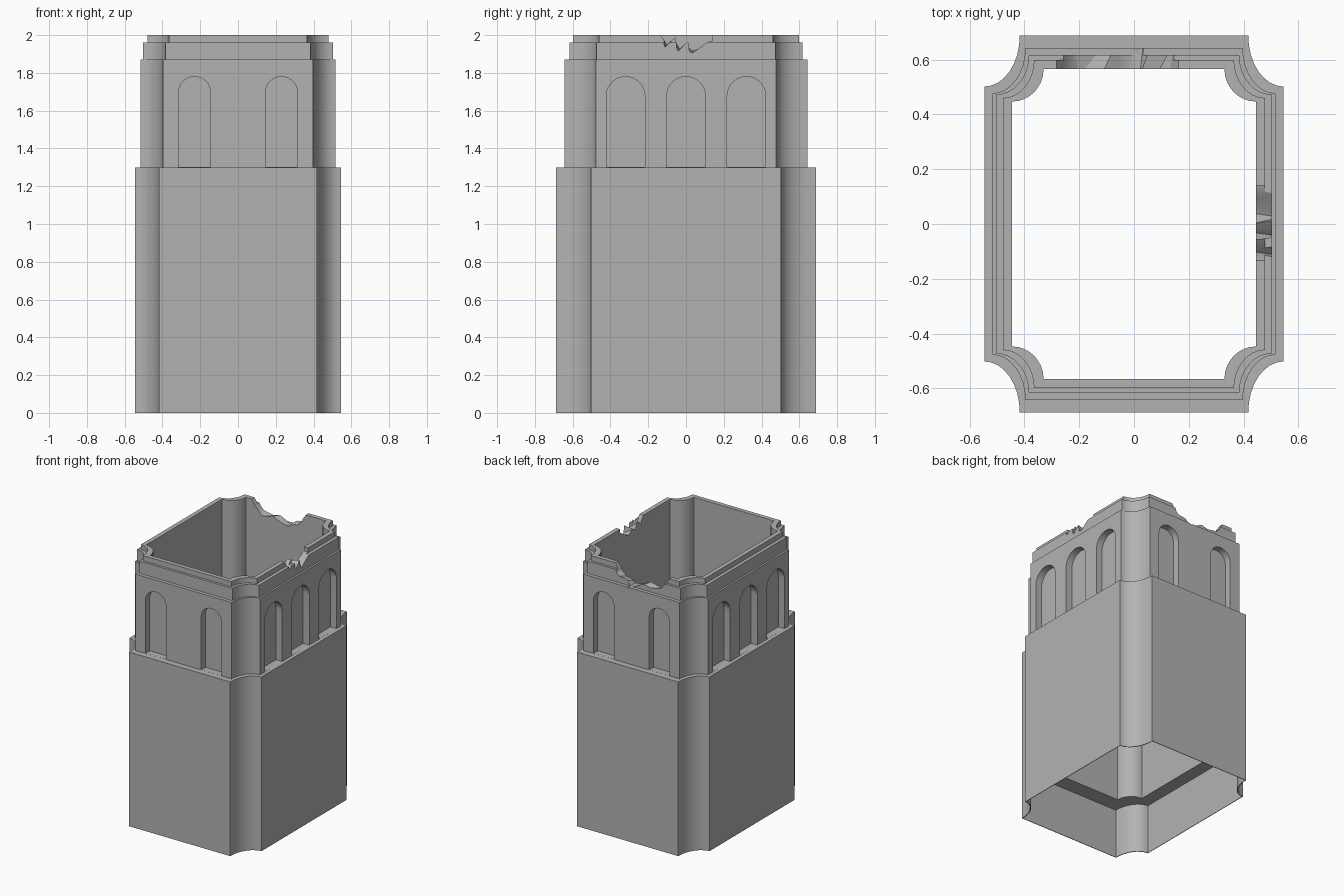
import bpy, bmesh, math
from mathutils import Matrix

cube = bpy.data.objects.get("Cube")
if cube:
    bpy.data.objects.remove(cube, do_unlink=True)

stone = bpy.data.materials.new("grey_stone")
stone.use_nodes = True
GREY = (0.45, 0.45, 0.45, 1)
stone.diffuse_color = GREY
stone.node_tree.nodes["Principled BSDF"].inputs["Base Color"].default_value = GREY
STEPS = 8


def make_object(name, bm):
    bmesh.ops.recalc_face_normals(bm, faces=bm.faces)
    mesh = bpy.data.meshes.new(name)
    bm.to_mesh(mesh)
    bm.free()
    mesh.materials.append(stone)
    obj = bpy.data.objects.new(name, mesh)
    bpy.context.collection.objects.link(obj)
    return obj


def plan(hx, hy, fx, fy):
    """Rectangle with scooped corners; fx and fy are half widths of the flats."""
    quarter = []
    for i in range(STEPS + 1):
        a = math.pi / 2 * i / STEPS
        quarter.append((hx - (hx - fx) * math.sin(a), hy - (hy - fy) * math.cos(a)))
    back = quarter[::-1]
    return (quarter + [(-x, y) for x, y in back] + [(-x, -y) for x, y in quarter]
            + [(x, -y) for x, y in back])


# Plans of each storey
base = (0.545, 0.688, 0.417, 0.502)
skin = (0.541, 0.684, 0.413, 0.498)
shaft = (0.517, 0.642, 0.397, 0.477)
lower_trim = (0.503, 0.616, 0.384, 0.473)
upper_trim = (0.478, 0.598, 0.365, 0.46)
inside = (0.445, 0.566, 0.33, 0.447)

# Tower: closed loop of rings, up the outside and down the inside
levels = [(base, 0), (base, 1.3), (shaft, 1.3), (shaft, 1.87), (lower_trim, 1.87),
          (lower_trim, 1.962), (upper_trim, 1.962), (upper_trim, 2),
          (inside, 2), (inside, 0.37), (skin, 0.37), (skin, 0)]
bm = bmesh.new()
rings = [[bm.verts.new((x, y, z)) for x, y in plan(*dims)] for dims, z in levels]
for lower, upper in zip(rings, rings[1:] + rings[:1]):
    for i in range(len(lower)):
        j = (i + 1) % len(lower)
        bm.faces.new((lower[i], lower[j], upper[j], upper[i]))
tower = make_object("tower", bm)


def prism(name, near, far, depth0, depth1, angle):
    """Solid between two outlines, set out from the centre and turned about z."""
    bm = bmesh.new()
    a = [bm.verts.new((u, -depth0, z)) for u, z in near]
    b = [bm.verts.new((u, -depth1, z)) for u, z in far]
    bm.faces.new(a)
    bm.faces.new(b[::-1])
    for i in range(len(a)):
        j = (i + 1) % len(a)
        bm.faces.new((a[i], b[i], b[j], a[j]))
    bmesh.ops.triangulate(bm, faces=bm.faces)
    bm.transform(Matrix.Rotation(angle, 4, 'Z'))
    cutter = make_object(name, bm)
    cutter.hide_render = True
    return cutter


def arch(centre, half, bottom, top):
    spring = top - half
    curve = [(centre + half * math.cos(math.pi * i / 16),
              spring + half * math.sin(math.pi * i / 16)) for i in range(17)]
    return [(centre - half, bottom), (centre + half, bottom)] + curve


cutters = []
# Arched niches: two on front and back, three on each side
for turn in range(4):
    if turn % 2 == 0:
        centres, half, wall = (-0.23, 0.23), 0.085, shaft[1]
    else:
        centres, half, wall = (-0.32, 0, 0.32), 0.102, shaft[0]
    for c in centres:
        outline = arch(c, half, 1.3005, 1.78)
        cutters.append(prism("niche_cutter", outline, outline, wall - 0.05,
                             wall + 0.01, turn * math.pi / 2))


# Broken gaps in the parapet, jagged differently inside and out
def gap(line, depth0, depth1, angle):
    near = line + [(line[-1][0], 2.1), (line[0][0], 2.1)]
    far = [(u + 0.015 * (-1) ** i, z + 0.02 * (-1) ** i) if 0 < i < len(line) - 1
           else (u, z) for i, (u, z) in enumerate(near)]
    cutters.append(prism("gap_cutter", near, far, depth0, depth1, angle))


gap([(-0.14, 2.01), (-0.1, 1.95), (-0.06, 1.98), (-0.03, 1.93), (0, 1.95),
     (0.04, 1.92), (0.09, 1.94), (0.14, 1.97)], 0.43, 0.53, math.pi / 2)
gap([(-0.17, 2.01), (-0.13, 1.95), (-0.08, 1.9), (-0.02, 1.88), (0.05, 1.89),
     (0.12, 1.92), (0.2, 1.9), (0.25, 1.95), (0.29, 2.01)], 0.54, 0.66, math.pi)

# Carve the tower
for cutter in cutters:
    mod = tower.modifiers.new("carve", 'BOOLEAN')
    mod.operation = 'DIFFERENCE'
    mod.solver = 'EXACT'
    mod.object = cutter
bpy.context.view_layer.update()
carved = bpy.data.meshes.new_from_object(
    tower.evaluated_get(bpy.context.evaluated_depsgraph_get()))
tower.modifiers.clear()
tower.data = carved
for cutter in cutters:
    bpy.data.objects.remove(cutter, do_unlink=True)

# Smooth scooped corners, crisp edges elsewhere
bpy.ops.object.select_all(action='DESELECT')
tower.select_set(True)
bpy.context.view_layer.objects.active = tower
bpy.ops.object.shade_smooth_by_angle(angle=math.radians(25))
